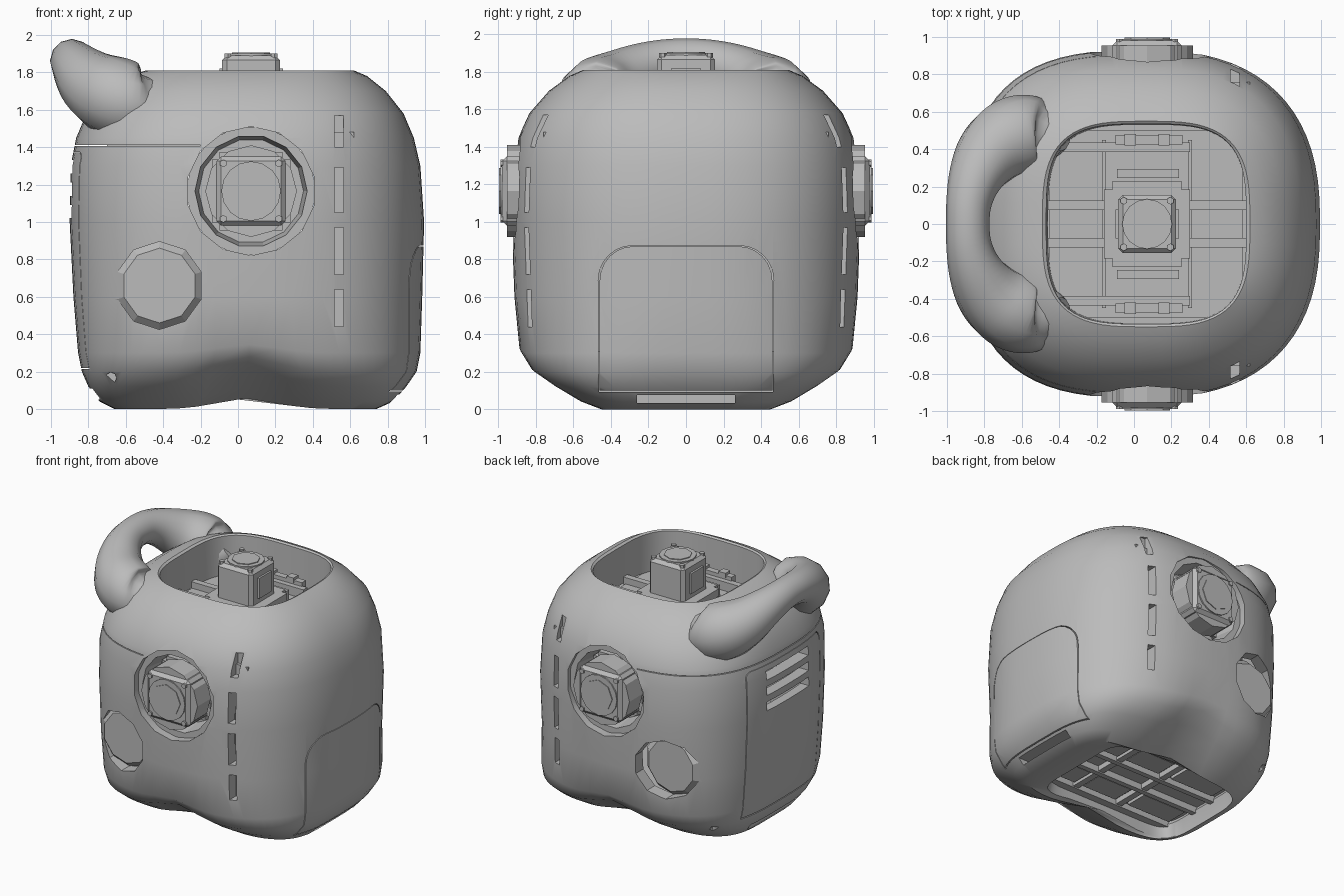
import bpy, bmesh, math
from mathutils import Matrix, Vector

cube = bpy.data.objects.get("Cube")
if cube:
    bpy.data.objects.remove(cube)

grey = bpy.data.materials.new("plain_grey")
grey.use_nodes = True
GREY = (0.5, 0.5, 0.5, 1)
grey.diffuse_color = GREY
grey.node_tree.nodes["Principled BSDF"].inputs["Base Color"].default_value = GREY


def finish(name, bm, angle=35):
    bmesh.ops.recalc_face_normals(bm, faces=bm.faces)
    mesh = bpy.data.meshes.new(name)
    bm.to_mesh(mesh)
    bm.free()
    mesh.materials.append(grey)
    ob = bpy.data.objects.new(name, mesh)
    bpy.context.collection.objects.link(ob)
    smooth(ob, angle)
    return ob


def smooth(ob, angle):
    bpy.ops.object.select_all(action='DESELECT')
    ob.select_set(True)
    bpy.context.view_layer.objects.active = ob
    bpy.ops.object.shade_smooth_by_angle(angle=math.radians(angle))


def box(bm, lo, hi, mat=Matrix()):
    lo, hi = Vector(lo), Vector(hi)
    size = Matrix.Diagonal((*(hi - lo), 1))
    bmesh.ops.create_cube(bm, size=1, matrix=mat @ Matrix.Translation((lo + hi) / 2) @ size)


def rod(bm, radius, bottom, top, mat=Matrix(), sides=12, tip=None):
    bmesh.ops.create_cone(bm, cap_ends=True, segments=sides, radius1=radius,
                          radius2=radius if tip is None else tip, depth=top - bottom,
                          matrix=mat @ Matrix.Translation((0, 0, (bottom + top) / 2)))


def bridge(bm, rings, closed=False):
    pairs = list(zip(rings, rings[1:])) + ([(rings[-1], rings[0])] if closed else [])
    for a, b in pairs:
        for i in range(len(a)):
            j = (i + 1) % len(a)
            bm.faces.new((a[i], a[j], b[j], b[i]))


def facing(x, y, z, side):
    """Frame at a point whose local z points out along side * y."""
    return Matrix.Translation((x, y, z)) @ Matrix.Rotation(-side * math.pi / 2, 4, 'X')


# Hollow body: rings of z, back x, front x, half width, back and front roundness
RINGS = [
    (.02, -.66, .52, .43, 8, 8), (0, -.66, .74, .46, 5, 5), (.04, -.74, .83, .57, 4, 4),
    (.12, -.8, .9, .71, 3.5, 3.5), (.2, -.835, .955, .83, 3.2, 3), (.3, -.855, .975, .89, 3, 2.7),
    (.6, -.88, .985, .915, 2.9, 2.5), (1, -.9, .995, .93, 2.8, 2.5),
    (1.3, -.895, .975, .925, 2.8, 2.5), (1.45, -.865, .94, .895, 2.8, 2.5),
    (1.58, -.81, .885, .835, 2.7, 2.6), (1.7, -.72, .79, .73, 2.7, 2.6),
    (1.78, -.6, .69, .62, 2.8, 2.7), (1.81, -.49, .62, .55, 3.2, 3.2),
    (1.8, -.47, .6, .535, 3.4, 3.4), (1.5, -.46, .6, .53, 3.4, 3.4),
    (1.46, -.78, .85, .82, 2.8, 2.5), (1, -.83, .92, .86, 2.8, 2.5),
    (.38, -.78, .88, .8, 2.9, 2.7), (.12, -.64, .5, .42, 8, 8)]
SIDES = 72
bm = bmesh.new()
rings = []
for z, back, front, wide, n_back, n_front in RINGS:
    ring = []
    for i in range(SIDES):
        c, s = (f(2 * math.pi * i / SIDES) for f in (math.cos, math.sin))
        n = n_front if c > 0 else n_back
        x = (back + front) / 2 + math.copysign(abs(c) ** (2 / n), c) * (front - back) / 2
        y = math.copysign(abs(s) ** (2 / n), s) * wide
        # arch in the lower edge of each flank
        flank = min(max((abs(y) - .45) / .4, 0), 1)
        arch = math.exp(-((x - .05) / .22) ** 2) * (.055 + .1 * flank)
        ring.append(bm.verts.new((x, y, z + arch * max(0, 1 - z / .42))))
    rings.append(ring)
bridge(bm, rings, closed=True)
body = finish("body_shell", bm)


# Cutters for the openings, slots and panel seams
def seam(bm, outline, x0, x1, gap=.008):
    """Thin closed wall around an outline of (y, z) points, running along x."""
    mid = sum((Vector(p) for p in outline), Vector((0, 0))) / len(outline)
    loops = []
    for x, grow in ((x0, 0), (x1, 0), (x1, gap), (x0, gap)):
        loop = []
        for p in outline:
            d = Vector(p) - mid
            q = mid + d * (1 + grow / d.length)
            loop.append(bm.verts.new((x, q.x, q.y)))
        loops.append(loop)
    bridge(bm, loops, closed=True)


def panel(half, low, high, corner):
    pts = [(-half, low), (half, low)]
    for k in range(7):
        a = k * math.pi / 12
        pts.append((half - corner + corner * math.cos(a), high - corner + corner * math.sin(a)))
    return pts + [(-y, z) for y, z in reversed(pts[2:])]


cut = bmesh.new()
seam(cut, panel(.46, .1, .87, .18), .7, 1.1)
seam(cut, panel(.45, .22, 1.37, .05), -1.1, -.6)
box(cut, (-1.1, -1.1, 1.405), (-.2, 1.1, 1.411))
box(cut, (.76, -.26, .035), (1.1, .26, .078))
box(cut, (-1.1, -.3, .05), (-.74, .3, .11))
for z in (1.02, 1.14, 1.26):
    box(cut, (-1.1, -.26, z), (-.7, .26, z + .07))
for side in (-1, 1):
    rod(cut, .345, -.25, .2, facing(.07, side * .9, 1.165, side), 14)
    rod(cut, .235, -.2, .2, facing(-.42, side * .9, .66, side), 10)
    rod(cut, .03, -.1, .3, facing(-.68, side * .7, .165, side), 8)
    for low, high in ((1.4, 1.57), (1.05, 1.29), (.72, .97), (.44, .64)):
        y = sorted((side * .735, side * 1.1))
        box(cut, (.515, y[0], low), (.565, y[1], high))
cutter = finish("opening_cutter", cut)
cutter.hide_render = True
mod = body.modifiers.new("openings", 'BOOLEAN')
mod.object = cutter
mod.operation = 'DIFFERENCE'
mod.solver = 'EXACT'
bpy.context.view_layer.update()
ready = body.evaluated_get(bpy.context.evaluated_depsgraph_get())
mesh = bpy.data.meshes.new_from_object(ready)
body.modifiers.clear()
body.data = mesh
bpy.data.objects.remove(cutter)
smooth(body, 42)

# Liners that close the slots from inside
bm = bmesh.new()
for side in (-1, 1):
    y = sorted((side * .72, side * .76))
    box(bm, (.44, y[0], .36), (.62, y[1], 1.48))
finish("slot_liners", bm)

# Carrying handle: round sections that swell into the two feet
half = [(-.39, .48, 1.69, .09), (-.46, .48, 1.64, .165), (-.56, .49, 1.63, .215),
        (-.68, .45, 1.675, .22), (-.78, .37, 1.735, .185), (-.85, .25, 1.81, .145),
        (-.885, .12, 1.855, .12)]
path = half + [(-.89, 0, 1.865, .115)] + [(x, -y, z, r) for x, y, z, r in reversed(half)]
curve = bpy.data.curves.new("handle_path", 'CURVE')
curve.dimensions = '3D'
curve.bevel_depth = 1
curve.bevel_resolution = 4
curve.use_fill_caps = True
spline = curve.splines.new('NURBS')
spline.points.add(len(path) - 1)
for p, (x, y, z, r) in zip(spline.points, path):
    p.co, p.radius = (x, y, z, 1), r
spline.order_u = 3
spline.use_endpoint_u = True
spline.resolution_u = 4
helper = bpy.data.objects.new("handle_path", curve)
bpy.context.collection.objects.link(helper)
bpy.context.view_layer.update()
bm = bmesh.new()
bm.from_mesh(helper.to_mesh())
bpy.data.objects.remove(helper)
finish("carrying_handle", bm, 60)


# Drive units: one on each flank and one in the top opening
def drive(name, mat, w, flange, base):
    bm = bmesh.new()
    h, f = w / 2, flange / 2
    box(bm, (-h, -h, base), (h, h, -.01), mat)
    bmesh.ops.bevel(bm, geom=bm.edges[:], offset=.025, segments=1, affect='EDGES')
    box(bm, (-f, -f * .8, base), (f, f * .8, base + .06), mat)
    box(bm, (-f * .8, -f, base), (f * .8, f, base + .06), mat)
    rod(bm, h * .86, -.03, 0, mat, 16)
    rod(bm, h * .66, -.01, .006, mat, 8)
    for sx in (-1, 1):
        for sy in (-1, 1):
            rod(bm, .02, -.03, 0, mat @ Matrix.Translation((sx * h * .8, sy * h * .8, 0)), 6)
        # raised side plates
        box(bm, (sx * h - .015, -h * .5, base + .1), (sx * h + .015, h * .5, -.08), mat)
    finish(name, bm, 30)


drive("top_drive", Matrix.Translation((.07, 0, 1.9)), .31, .46, -.34)
for side, word in ((-1, "front"), (1, "rear")):
    at = facing(.07, side * .99, 1.165, side)
    drive(word + "_drive", at, .37, .42, -.3)
    bm = bmesh.new()
    rod(bm, .245, -.2, -.035, at, 12)
    finish(word + "_drive_collar", bm, 25)
    # sleeve that lines the round opening, with a floor behind the drive
    bm = bmesh.new()
    loops = []
    for r, h in ((.35, -.4), (.35, -.13), (.3, -.13), (.28, -.3)):
        loops.append([bm.verts.new(at @ Vector((r * math.cos(a), r * math.sin(a), h)))
                      for a in (2 * math.pi * k / 14 for k in range(14))])
    bridge(bm, loops)
    bm.faces.new(loops[-1])
    bm.faces.new(loops[0])
    finish(word + "_drive_sleeve", bm, 25)
    # shallow dish behind the lower round port
    bm = bmesh.new()
    rod(bm, .25, -.16, -.11, facing(-.42, side * .9, .66, side), 10, .2)
    finish(word + "_port_dish", bm, 20)

# Upper deck with rails and cross bars
bm = bmesh.new()
box(bm, (-.7, -.62, 1.39), (.72, .62, 1.45))
box(bm, (-.455, -.5, 1.45), (.58, .5, 1.5))
for s in (-1, 1):
    for y, x0, x1, top in ((.1, -.46, .6, 1.55), (.41, -.44, .3, 1.57), (.45, -.1, .26, 1.6),
                           (.27, -.09, .24, 1.59)):
        box(bm, (x0, s * y - .025, 1.48), (x1, s * y + .025, top))
    box(bm, (.07 + s * .23 - .01, -.45, 1.48), (.07 + s * .23 + .01, .45, 1.54))
    for x in (-.02, .16):
        box(bm, (x - .03, s * .45 - .03, 1.58), (x + .03, s * .45 + .03, 1.62))
finish("upper_deck", bm)

# Lower deck seen through the floor opening
bm = bmesh.new()
box(bm, (-.72, -.5, .15), (.56, .5, .18))
for s in (-1, 1):
    box(bm, (-.66, s * .1 - .02, .1), (.52, s * .1 + .02, .16))
    box(bm, (-.66, s * .39 - .03, .1), (.52, s * .39 + .03, .16))
    for x0, x1 in ((-.6, -.22), (-.1, .2), (.28, .48)):
        y = sorted((s * .15, s * .33))
        box(bm, (x0, y[0], .12), (x1, y[1], .16))
for x in (-.16, .24):
    box(bm, (x - .025, -.42, .11), (x + .025, .42, .16))
finish("lower_deck", bm)
